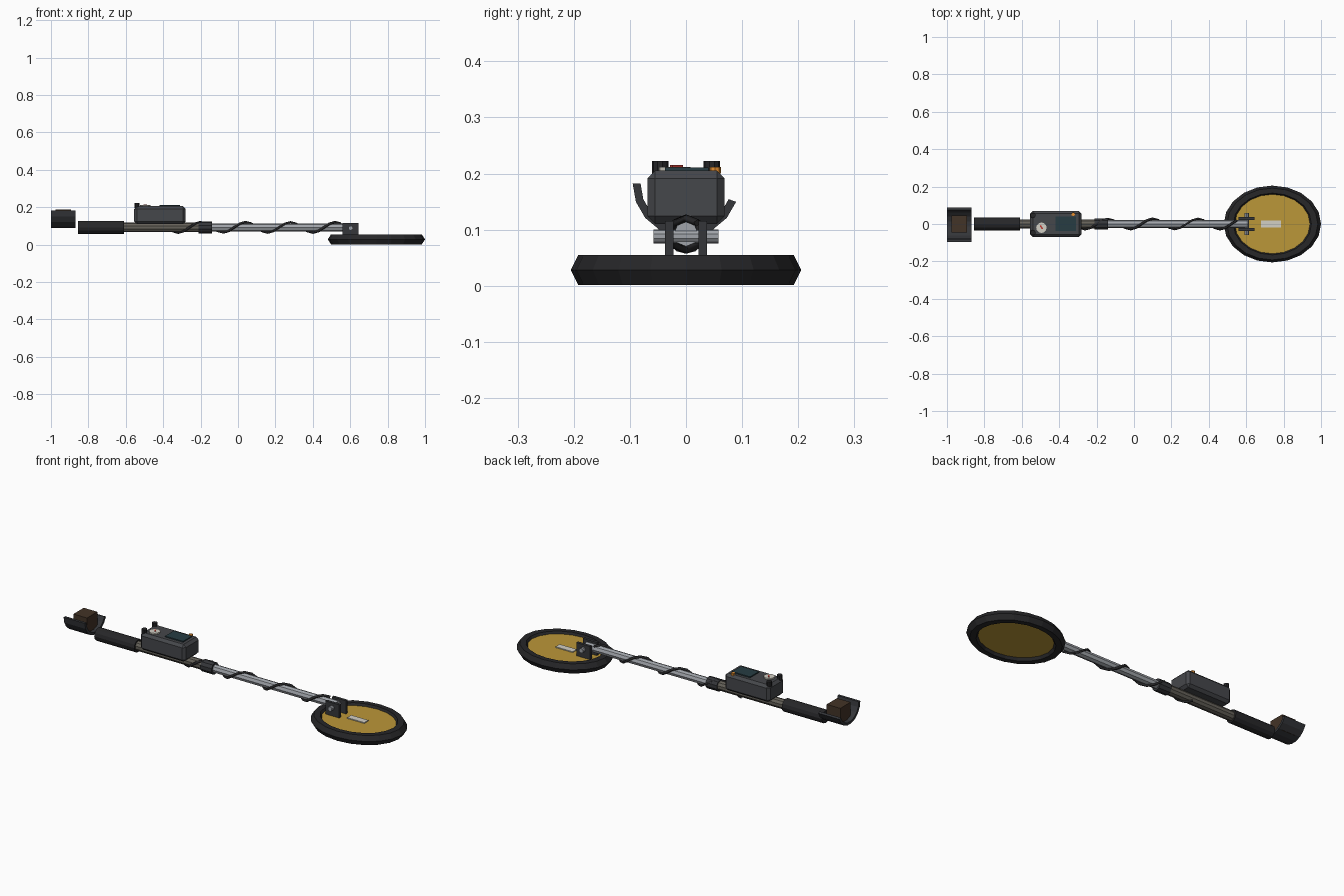
import bpy, bmesh, math
from mathutils import Vector

if "Cube" in bpy.data.objects:
    bpy.data.objects.remove(bpy.data.objects["Cube"])


def mat(name, r, g, b):
    m = bpy.data.materials.new(name)
    m.diffuse_color = (r, g, b, 1)
    m.use_nodes = True
    m.node_tree.nodes["Principled BSDF"].inputs["Base Color"].default_value = m.diffuse_color
    return m


BLACK = mat("black_rubber", 0.02, 0.02, 0.022)
DARK = mat("dark_plastic", 0.035, 0.037, 0.042)
CASE = mat("case_grey", 0.06, 0.063, 0.07)
STEEL = mat("steel", 0.35, 0.37, 0.40)
BRONZE = mat("dull_metal", 0.13, 0.12, 0.10)
YELLOW = mat("yellow_plate", 0.50, 0.31, 0.04)
BROWN = mat("brown_pad", 0.055, 0.033, 0.02)
WHITE = mat("off_white", 0.65, 0.63, 0.56)
TEAL = mat("screen_teal", 0.02, 0.045, 0.055)
ORANGE = mat("orange_light", 0.8, 0.28, 0.03)
RED = mat("red_needle", 0.5, 0.04, 0.03)


def finish(name, m):
    o = bpy.context.object
    o.name = name
    o.data.materials.append(m)
    return o


def box(name, x0, x1, y0, y1, z0, z1, m, bevel=0):
    bpy.ops.mesh.primitive_cube_add(size=1, location=((x0 + x1) / 2, (y0 + y1) / 2, (z0 + z1) / 2))
    o = finish(name, m)
    for v in o.data.vertices:
        v.co *= Vector((x1 - x0, y1 - y0, z1 - z0))
    if bevel:
        b = o.modifiers.new("chamfer", "BEVEL")
        b.width, b.segments = bevel, 1
    return o


def cyl(name, a, b, r, m, sides=10):
    a, b = Vector(a), Vector(b)
    d = b - a
    bpy.ops.mesh.primitive_cylinder_add(vertices=sides, radius=r, depth=d.length, location=(a + b) / 2)
    o = finish(name, m)
    o.rotation_euler = d.to_track_quat("Z", "Y").to_euler()
    return o


ZR = 0.092  # rod axis height


def rod(name, x0, x1, r, m, sides=10):
    return cyl(name, (x0, 0, ZR), (x1, 0, ZR), r, m, sides)


# Search coil: oval ring, yellow plate and pale label
CX = 0.74
bpy.ops.mesh.primitive_torus_add(major_segments=20, minor_segments=6, major_radius=0.226,
                                 minor_radius=0.034, location=(CX, 0, 0.028))
finish("coil_ring", BLACK).scale = (1, 0.79, 0.9)
plate = cyl("coil_plate", (CX, 0, 0.016), (CX, 0, 0.042), 0.215, YELLOW, 20)
plate.scale = (1, 0.79, 1)
box("coil_label", 0.68, 0.785, -0.018, 0.018, 0.04, 0.047, WHITE)

# Coil bracket and pivot bolt
for side, s in (("front", -1), ("back", 1)):
    y = sorted((s * 0.022, s * 0.037))
    box("bracket_" + side, 0.56, 0.645, y[0], y[1], 0.038, 0.115, DARK)
cyl("pivot_bolt", (0.602, -0.058, 0.088), (0.602, 0.058, 0.088), 0.0125, STEEL, 10)

# Shaft sections, collar and grip
rod("lower_rod", -0.2, 0.61, 0.022, STEEL, 8)
rod("upper_rod", -0.63, -0.18, 0.026, BRONZE, 10)
rod("collar", -0.21, -0.14, 0.032, DARK, 10)
rod("grip", -0.855, -0.61, 0.035, BLACK, 12)

# Cable wound round the shaft
curve = bpy.data.curves.new("cable", "CURVE")
curve.dimensions = "3D"
curve.bevel_depth = 0.007
curve.bevel_resolution = 0
curve.use_fill_caps = True
pts = []
for i in range(31):
    x = -0.35 + 0.03 * i
    p = 2 * math.pi * (x - 0.04) / 0.24
    pts.append((x, 0.028 * math.sin(p), ZR + 0.028 * math.cos(p), 1))
sp = curve.splines.new("POLY")
sp.points.add(len(pts) - 1)
for q, c in zip(sp.points, pts):
    q.co = c
    q.radius = 1
curve.materials.append(BLACK)
bpy.context.collection.objects.link(bpy.data.objects.new("cable", curve))

# Control box with screen, dial, knobs and lamp
box("control_box", -0.555, -0.28, -0.069, 0.069, 0.11, 0.205, CASE, 0.014)
box("screen", -0.42, -0.31, -0.037, 0.04, 0.2, 0.211, TEAL)
cyl("dial", (-0.495, -0.02, 0.2), (-0.495, -0.02, 0.212), 0.028, WHITE, 12)
needle = box("dial_needle", -0.499, -0.491, -0.028, -0.006, 0.211, 0.215, RED)
needle.rotation_euler.z = 0.6
for side, s in (("front", -1), ("back", 1)):
    cyl("knob_" + side, (-0.54, s * 0.046, 0.195), (-0.54, s * 0.046, 0.222), 0.0145, BLACK, 10)
cyl("lamp", (-0.325, 0.052, 0.2), (-0.325, 0.052, 0.212), 0.01, ORANGE, 8)

# Arm cup: thick arc section pushed along x, one wall higher than the other
bm = bmesh.new()
rings = []
for x in (-1.0, -0.87):
    ring = []
    for k in range(9):
        a = math.radians(180 + 20 * k)
        ring.append([bm.verts.new((x, r * math.cos(a), 0.182 + r * math.sin(a))) for r in (0.095, 0.081)])
    rings.append(ring)
A, B = rings
for k in range(8):
    bm.faces.new((A[k][0], A[k + 1][0], B[k + 1][0], B[k][0]))
    bm.faces.new((A[k][1], B[k][1], B[k + 1][1], A[k + 1][1]))
    for R in rings:
        bm.faces.new((R[k][0], R[k][1], R[k + 1][1], R[k + 1][0]))
for k in (0, 8):
    bm.faces.new((A[k][0], B[k][0], B[k][1], A[k][1]))
bmesh.ops.recalc_face_normals(bm, faces=bm.faces)
me = bpy.data.meshes.new("arm_cup")
bm.to_mesh(me)
bm.free()
me.materials.append(DARK)
bpy.context.collection.objects.link(bpy.data.objects.new("arm_cup", me))

# Arm pad resting in the cup
box("arm_pad", -0.975, -0.892, -0.045, 0.045, 0.098, 0.187, BROWN)
